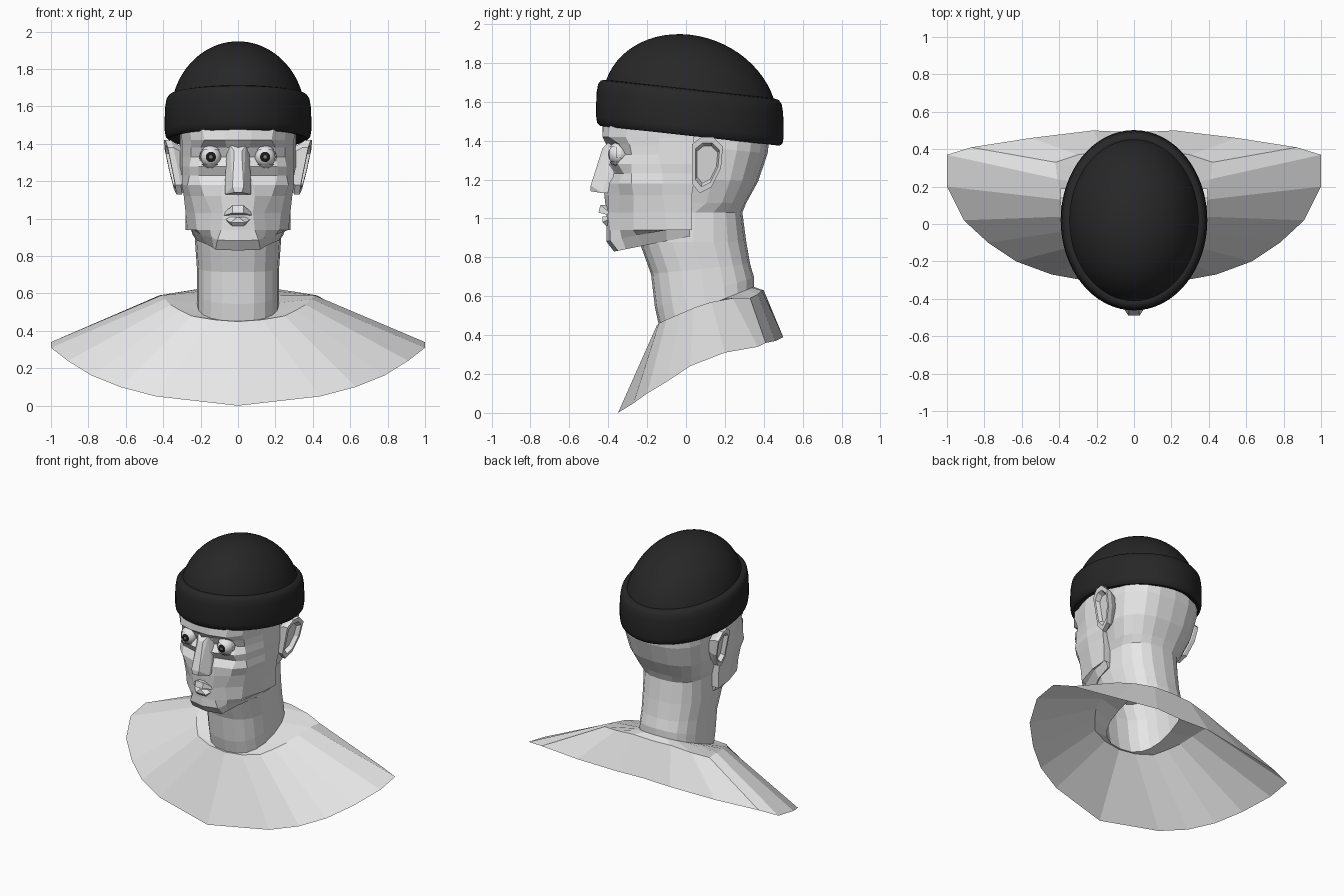
import bpy
import bmesh
from math import sin, cos, pi, sqrt, radians, copysign
from mathutils import Matrix, Vector

default_cube = bpy.data.objects.get("Cube")
if default_cube:
    bpy.data.objects.remove(default_cube, do_unlink=True)


def material(name, value):
    mat = bpy.data.materials.new(name)
    mat.use_nodes = True
    colour = (value, value, value, 1)
    mat.diffuse_color = colour
    shader = mat.node_tree.nodes["Principled BSDF"]
    shader.inputs["Base Color"].default_value = colour
    shader.inputs["Roughness"].default_value = 0.8
    return mat


SKIN = material("light grey skin", 0.8)
WOOL = material("black wool", 0.02)
WHITE = material("eye white", 0.85)
BLACK = material("iris black", 0.01)
GREY = material("pupil grey", 0.2)


def finish(name, bm, mats, smooth=False):
    """Turn a bmesh into a linked object."""
    bmesh.ops.recalc_face_normals(bm, faces=bm.faces[:])
    mesh = bpy.data.meshes.new(name)
    bm.to_mesh(mesh)
    bm.free()
    for mat in mats:
        mesh.materials.append(mat)
    obj = bpy.data.objects.new(name, mesh)
    bpy.context.collection.objects.link(obj)
    if smooth:
        bpy.ops.object.select_all(action='DESELECT')
        obj.select_set(True)
        bpy.context.view_layer.objects.active = obj
        bpy.ops.object.shade_smooth_by_angle(angle=radians(50))
    return obj


def loft(name, rings, mat, cap_first=False, cap_last=False, smooth=False):
    """Skin a stack of closed rings; caps are strips across the mirror line."""
    bm = bmesh.new()
    loops = [[bm.verts.new(p) for p in ring] for ring in rings]
    n = len(loops[0])
    for low, high in zip(loops, loops[1:]):
        for i in range(n):
            j = (i + 1) % n
            bm.faces.new((low[i], low[j], high[j], high[i]))
    for wanted, ring in ((cap_first, loops[0]), (cap_last, loops[-1])):
        if wanted:
            for i in range((n - 1) // 2):
                corners = (ring[i], ring[i + 1], ring[n - 2 - i], ring[n - 1 - i])
                bm.faces.new(tuple(dict.fromkeys(corners)))
    return finish(name, bm, [mat], smooth)


def hull(name, points, mat):
    """Mirrored convex solid from a few points in hundredths."""
    bm = bmesh.new()
    for x, y, z in points:
        for side in ((1, -1) if x else (1,)):
            bm.verts.new((side * x / 100, y / 100, z / 100))
    result = bmesh.ops.convex_hull(bm, input=bm.verts[:])
    loose = [v for v in bm.verts if not v.link_faces]
    bmesh.ops.delete(bm, geom=loose, context='VERTS')
    return finish(name, bm, [mat])


def mirrored(half):
    """Full ring from a half ring that starts on the centre line."""
    return [(-x, y, z) for x, y, z in reversed(half) if x] + half


def oval(z, front, back, width, slope, sides=20, power=0.8):
    """Tilted rounded-square ring starting at the front."""
    middle, depth = (front + back) / 2, (back - front) / 2
    ring = []
    for k in range(sides):
        a = 2 * pi * k / sides
        s, c = (copysign(abs(v) ** power, v) for v in (sin(a), cos(a)))
        ring.append((width * s, middle - depth * c, z - slope * depth * c))
    return ring


# Neck and back of the skull: height, front, back, half width, slope
neck_levels = [
    (55, -14, 35, 22, 40), (62, -16, 35, 22, 30), (74, -18, 33, 22, 10),
    (88, -24, 31, 23, 0), (103, -20, 29, 23, 0), (108, -10, 31, 25, 0),
    (120, -10, 37, 29, -5), (136, -10, 42, 31, -10), (155, -10, 44, 31, -10),
]
neck_rings = [oval(*(v / 100 for v in level)) for level in neck_levels]
loft("neck_and_skull", neck_rings, SKIN, cap_last=True)

# Shoulder cape: collar ring and outer rim, front to back
collar = [(0, -15, 45), (13, -14, 46), (25, -10, 48), (31, -3, 51), (36, 4, 54),
          (39, 13, 57), (41, 24, 59), (42, 33, 59), (30, 37, 61), (15, 39, 63),
          (0, 40, 63)]
rim = [(0, -35, 0), (44, -27, 5), (63, -20, 10), (78, -10, 16), (91, 2, 24),
       (100, 20, 31), (100, 37, 34), (87, 41, 36), (55, 46, 37), (22, 50, 39),
       (0, 49, 39)]


def cape_ring(half):
    pts = [(x / 100, y / 100, z / 100) for x, y, z in half]
    return pts + [(-x, y, z) for x, y, z in reversed(pts[1:-1])]


loft("shoulders", [neck_rings[0], cape_ring(collar), cape_ring(rim)], SKIN)

# Face: each height lists centre depth, then x and depth out to the ear
face_rows = {
    83: (37, 12, 35, 13, 31, 16, 22, 22, 10, 24, -2),
    89: (41, 11, 39, 14, 33, 20, 25, 25, 10, 26, -2),
    94: (41, 9, 39, 15, 34, 22, 27, 27, 10, 28, -3),
    103: (41, 8, 40, 14, 35, 23, 27, 28, 11, 28, -3),
    112: (42, 9, 40, 18, 34, 25, 27, 29, 12, 29, -3),
    118: (43, 8, 39, 20, 35, 27, 28, 30, 12, 30, -4),
    123: (42, 7, 36, 21, 32, 26, 28, 30, 12, 30, -4),
    128: (42, 7, 39, 21, 35, 26, 28, 30, 13, 31, -4),
    133: (41, 6, 36, 20, 31, 25, 28, 30, 14, 31, -4),
    138: (41, 6, 38, 20, 34, 25, 29, 30, 14, 31, -4),
    142: (43, 7, 43, 18, 40, 25, 31, 30, 14, 31, -4),
    155: (43, 8, 42, 20, 37, 27, 28, 31, 12, 31, -4),
}
face_rings = []
for height, (centre, *rest) in face_rows.items():
    half = [(0, centre)] + list(zip(rest[::2], rest[1::2]))
    lift = 0.2 if height < 90 else 0
    face_rings.append(mirrored([
        (x / 100, -d / 100, (height + lift * (37 - d)) / 100) for x, d in half]))
loft("face", face_rings, SKIN, cap_first=True, cap_last=True)

# Nose and lips
hull("nose", [(4, -40, 139), (2, -43, 136), (2, -45, 129), (3, -49, 117),
              (2, -49, 114), (7, -43, 113), (7, -41, 119), (6, -36, 136),
              (7, -38, 113)], SKIN)
hull("upper_lip", [(0, -44, 106), (3, -44, 107), (10, -37, 101), (0, -45, 103),
                   (3, -45, 103), (0, -38, 107)], SKIN)
hull("lower_lip", [(0, -43, 101), (4, -43, 98), (9, -37, 101), (3, -41, 96),
                   (0, -38, 96)], SKIN)

# Eyes with painted irises, and lids cut open at the front
EYE_RADIUS = 0.055
for side, label in ((1, "left"), (-1, "right")):
    centre = Vector((side * 0.145, -0.345, 1.33))
    place = Matrix.Translation(centre) @ Matrix.Rotation(pi / 2, 4, 'X')
    bm = bmesh.new()
    bmesh.ops.create_uvsphere(bm, u_segments=24, v_segments=18,
                              radius=EYE_RADIUS, matrix=place)
    for face in bm.faces:
        facing = -(face.calc_center_median() - centre).normalized().y
        face.material_index = (2 if facing > cos(radians(10)) else
                               1 if facing > cos(radians(30)) else 0)
    finish(label + "_eye", bm, [WHITE, BLACK, GREY], smooth=True)

    bm = bmesh.new()
    bmesh.ops.create_uvsphere(bm, u_segments=14, v_segments=10,
                              radius=EYE_RADIUS * 1.14,
                              matrix=Matrix.Translation(centre))
    opening = []
    for face in bm.faces:
        d = (face.calc_center_median() - centre).normalized()
        if d.y < 0 and abs(d.z) < 0.65:
            opening.append(face)
    bmesh.ops.delete(bm, geom=opening, context='FACES')
    finish(label + "_eyelids", bm, [SKIN])

# Ears: root, rim, inner rim and hollow
ear_outline = [(3, 138), (8, 142), (14, 142), (19, 137),
               (18, 126), (13, 116), (7, 113), (3, 118)]


def ear_ring(side, scale, shift, root=None):
    ring = []
    for y, z in ear_outline:
        y, z = 0.11 + scale * (y / 100 - 0.11), 1.28 + scale * (z / 100 - 1.28)
        x = 0.325 + 0.2 * (z - 1.13) + 0.12 * (y - 0.03) + shift
        ring.append((side * (root or x), y, z))
    return ring


for side, label in ((1, "left"), (-1, "right")):
    loft(label + "_ear", [ear_ring(side, 0.6, 0, 0.27), ear_ring(side, 1, -0.03),
                          ear_ring(side, 1, 0), ear_ring(side, 0.78, 0),
                          ear_ring(side, 0.66, -0.03)], SKIN, cap_last=True)


# Knitted hat: a tilted dome with a rolled brim
def hat_ring(rx, ry, z):
    return oval(z, 0.02 - ry, 0.02 + ry, rx, -0.11, sides=64, power=1)


dome = []
for k in range(17):
    t = min(k / 16, 0.995) * pi / 2
    dome.append(hat_ring(0.36 * cos(t), 0.45 * cos(t), 1.55 + 0.395 * sin(t)))
loft("hat_dome", dome, WOOL, cap_last=True, smooth=True)

brim_profile = [(8, 146), (5, 143), (2, 142.5), (0.5, 144), (0, 147), (0, 154),
                (0.3, 160), (1, 164), (2.5, 166), (5, 166.5), (9, 164)]
loft("hat_brim", [hat_ring(0.392 - inset / 100, 0.482 - inset / 100, z / 100)
                  for inset, z in brim_profile], WOOL, smooth=True)
